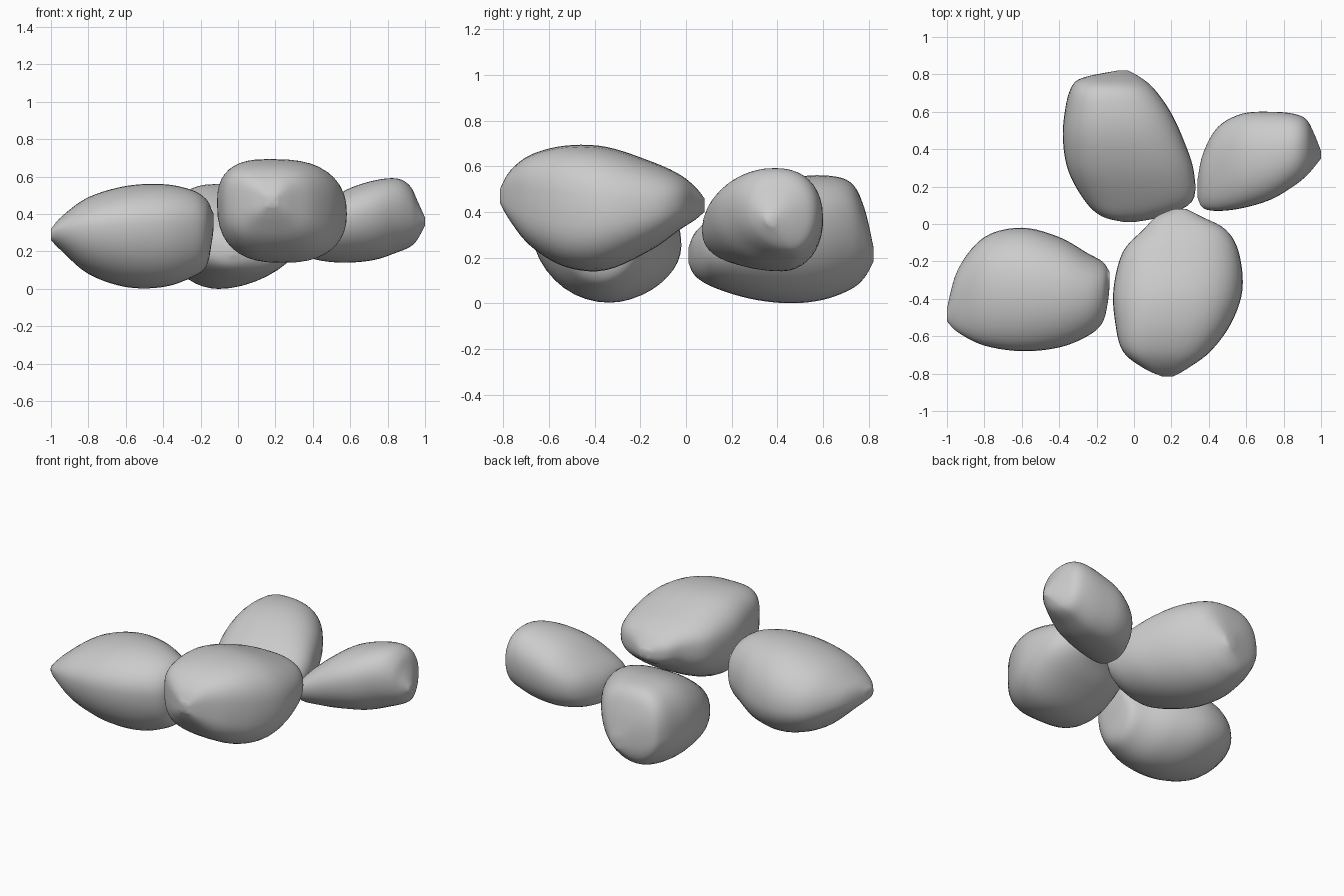
import bpy, bmesh
from math import cos, sin, pi, copysign

if "Cube" in bpy.data.objects:
    bpy.data.objects.remove(bpy.data.objects["Cube"])


def smooth_path(rows, steps=5):
    """Catmull-Rom curve through the station rows."""
    pts = [rows[0]] + rows + [rows[-1]]
    out = []
    for i in range(1, len(pts) - 2):
        quad = pts[i - 1:i + 3]
        for s in range(steps):
            t = s / steps
            out.append([0.5 * (2 * b + (c - a) * t + (2*a - 5*b + 4*c - d) * t**2
                               + (3*b - a - 3*c + d) * t**3)
                        for a, b, c, d in zip(*quad)])
    out.append(list(rows[-1]))
    return out


def pebble(name, axis, stations, top, bottom, low, high, n_top, n_bot, square=0.0, sides=40):
    """Loft a pebble. Station: (position, side min, side max, z min, z max).
    top/bottom: sideways fraction of crest and belly;
    low/high: height fraction of the widest point on each side;
    n_top/n_bot: squareness of upper and lower half; square: extra at the first end."""
    bm = bmesh.new()
    rings = []
    path = smooth_path(stations)
    for i, (p, s0, s1, z0, z1) in enumerate(path):
        extra = square * max(0, 1 - 2 * i / len(path))
        ring = []
        for k in range(sides):
            a = 2 * pi * k / sides
            c, s = cos(a), sin(a)
            n = (n_top if s >= 0 else n_bot) + extra
            u = copysign(abs(c) ** (2 / n), c)
            v = copysign(abs(s) ** (2 / n), s)
            cs = s0 + (s1 - s0) * (top if s >= 0 else bottom)
            cz = z0 + (z1 - z0) * (low + (high - low) * (u + 1) / 2)
            side = cs + u * ((s1 - cs) if u > 0 else (cs - s0))
            z = cz + v * ((z1 - cz) if v > 0 else (cz - z0))
            ring.append(bm.verts.new((p, side, z) if axis == 'x' else (side, p, z)))
        rings.append(ring)
    for r0, r1 in zip(rings, rings[1:]):
        for k in range(sides):
            j = (k + 1) % sides
            bm.faces.new((r0[k], r0[j], r1[j], r1[k]))
    # closed tips
    for ring in (rings[0], rings[-1]):
        bmesh.ops.poke(bm, faces=[bm.faces.new(ring)])
    bmesh.ops.recalc_face_normals(bm, faces=bm.faces)
    for f in bm.faces:
        f.smooth = True
    me = bpy.data.meshes.new(name)
    bm.to_mesh(me)
    bm.free()
    ob = bpy.data.objects.new(name, me)
    bpy.context.collection.objects.link(ob)
    return ob


# left pebble
pebble("left_pebble", 'x', [
    (-1.00, -.52, -.45, .26, .32),
    (-.94, -.58, -.24, .20, .39),
    (-.80, -.65, -.07, .08, .49),
    (-.60, -.68, -.02, .01, .55),
    (-.40, -.66, -.07, .01, .56),
    (-.25, -.60, -.155, .06, .53),
    (-.17, -.53, -.20, .12, .48),
    (-.14, -.42, -.24, .25, .42),
    (-.13, -.32, -.26, .33, .40)], .5, .53, .62, .45, 2.1, 1.95)

# front pebble
pebble("front_pebble", 'y', [
    (-.815, .15, .21, .44, .50),
    (-.77, .05, .29, .36, .58),
    (-.68, -.06, .41, .25, .65),
    (-.53, -.10, .52, .16, .69),
    (-.35, -.11, .58, .145, .685),
    (-.15, -.06, .56, .235, .62),
    (-.03, .05, .49, .32, .565),
    (.04, .12, .36, .365, .51),
    (.08, .21, .28, .40, .46)], .42, .52, .58, .47, 2.5, 2.4, square=1.2)

# back pebble
pebble("back_pebble", 'y', [
    (.01, -.05, .00, .18, .24),
    (.04, -.17, .15, .12, .31),
    (.12, -.26, .31, .07, .38),
    (.28, -.35, .32, .02, .48),
    (.45, -.38, .265, .00, .545),
    (.60, -.37, .195, .015, .56),
    (.72, -.34, .11, .06, .53),
    (.78, -.28, .04, .11, .42),
    (.82, -.09, -.03, .18, .25)], .45, .43, .45, .58, 2.5, 1.95)

# right pebble
pebble("right_pebble", 'x', [
    (.34, .14, .24, .23, .28),
    (.37, .085, .38, .175, .36),
    (.45, .07, .52, .15, .44),
    (.58, .085, .59, .14, .53),
    (.73, .13, .60, .155, .58),
    (.85, .20, .59, .195, .59),
    (.92, .255, .56, .225, .55),
    (.96, .30, .49, .265, .47),
    (1.00, .35, .39, .34, .38)], .5, .66, .58, .52, 2.2, 2.05)
